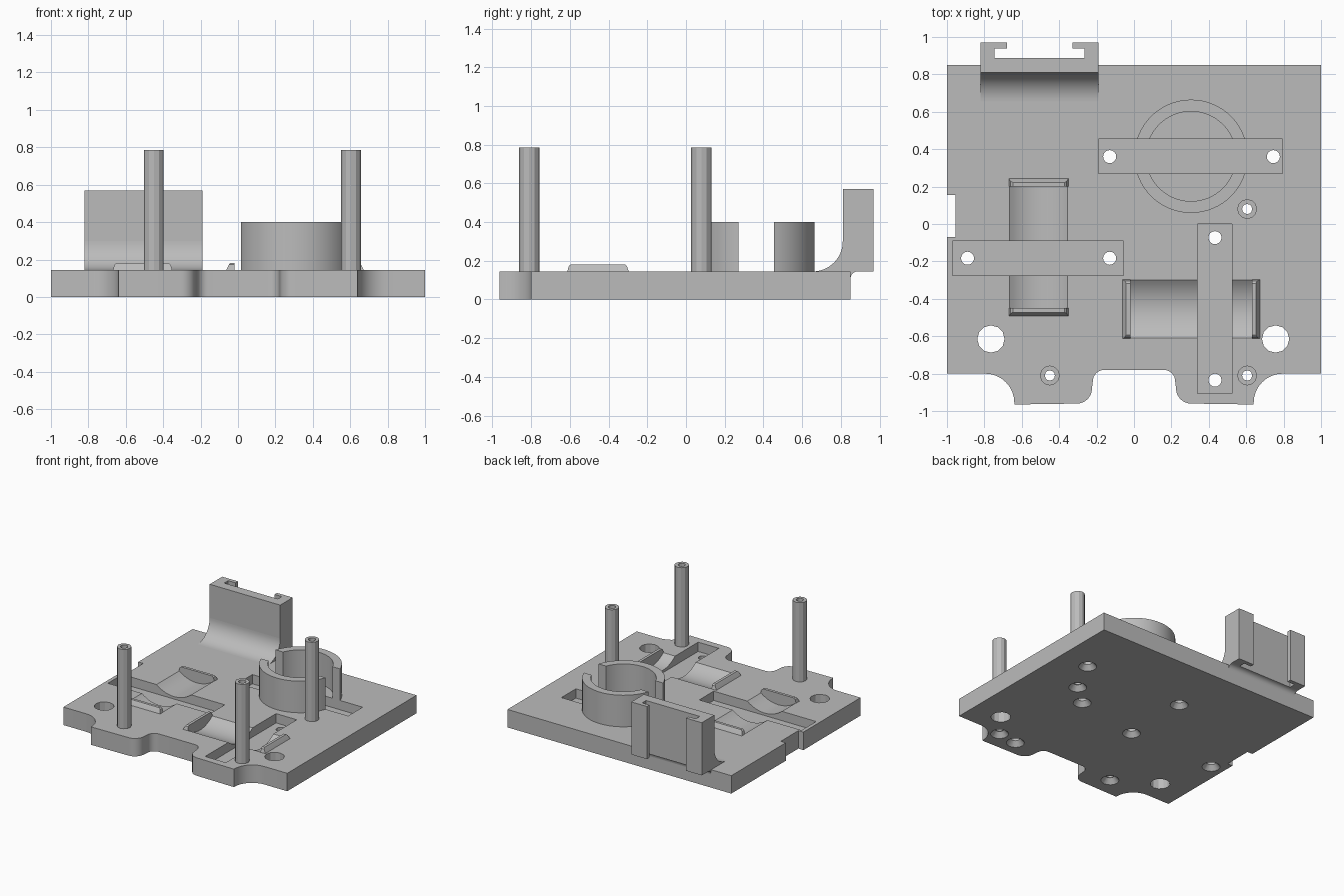
import bpy, bmesh, math
from mathutils import Matrix, Vector

if "Cube" in bpy.data.objects:
    bpy.data.objects.remove(bpy.data.objects["Cube"])

grey = bpy.data.materials.new("plain_grey")
grey.diffuse_color = (0.5, 0.5, 0.5, 1)
grey.use_nodes = True
grey.node_tree.nodes["Principled BSDF"].inputs["Base Color"].default_value = grey.diffuse_color
TOP = 0.145          # upper face of the base plate
SLOT_FLOOR = 0.07


def finish(name, bm):
    bmesh.ops.recalc_face_normals(bm, faces=bm.faces)
    me = bpy.data.meshes.new(name)
    bm.to_mesh(me)
    bm.free()
    ob = bpy.data.objects.new(name, me)
    me.materials.append(grey)
    bpy.context.collection.objects.link(ob)
    return ob


def prism(name, pts, lo, hi, axis="z"):
    """Extrude a 2D outline along z (x, y points) or along x (y, z points)."""
    bm = bmesh.new()
    place = (lambda a, b, h: (a, b, h)) if axis == "z" else (lambda a, b, h: (h, a, b))
    low = [bm.verts.new(place(a, b, lo)) for a, b in pts]
    high = [bm.verts.new(place(a, b, hi)) for a, b in pts]
    bm.faces.new(low)
    bm.faces.new(high)
    n = len(pts)
    for i in range(n):
        j = (i + 1) % n
        bm.faces.new((low[i], low[j], high[j], high[i]))
    return finish(name, bm)


def box(name, x0, x1, y0, y1, z0, z1):
    return prism(name, [(x0, y0), (x1, y0), (x1, y1), (x0, y1)], z0, z1)


def cone(name, x, y, z0, z1, r0, r1, sides, turn=None):
    bm = bmesh.new()
    m = Matrix.Translation((x, y, (z0 + z1) / 2))
    if turn:
        m = m @ Matrix.Rotation(math.pi / 2, 4, turn)
    bmesh.ops.create_cone(bm, cap_ends=True, segments=sides, radius1=r0, radius2=r1,
                          depth=z1 - z0, matrix=m)
    return finish(name, bm)


def arc(cx, cy, r, a0, a1, n=8):
    return [(cx + r * math.cos(math.radians(a0 + (a1 - a0) * i / n)),
             cy + r * math.sin(math.radians(a0 + (a1 - a0) * i / n))) for i in range(n + 1)]


def cut(ob, cutters):
    bpy.context.view_layer.objects.active = ob
    for c in cutters:
        mod = ob.modifiers.new("cut", "BOOLEAN")
        mod.operation, mod.solver, mod.object = "DIFFERENCE", "EXACT", c
        bpy.ops.object.modifier_apply(modifier=mod.name)


# Base plate outline: right half of the front edge, mirrored for the left
half = [(0, -0.78)] + arc(0.16, -0.84, 0.06, 90, 0)
half += arc(0.305, -0.88, 0.08, 180, 270) + [(0.64, -0.965)]
half += arc(0.795, -0.955, 0.155, 180, 90) + [(1, -0.8), (1, 0.85)]
left = [(-x, y) for x, y in reversed(half[1:])]
notch = [(-1, 0.155), (-0.955, 0.155), (-0.955, -0.07), (-1, -0.07)]
base = prism("base_plate", half + left[:1] + notch + left[1:], 0, TOP)

# Strap slots
slots = [box("slot_cutter", *s, SLOT_FLOOR, 0.6) for s in
         ((-0.19, 0.795, 0.27, 0.455), (-0.97, -0.055, -0.275, -0.09),
          (0.34, 0.525, -0.905, 0.0))]
cutters = list(slots)

# Rounded cradles: shallow cylinder cuts 0.31 wide, 0.65 long
R, HALF_W = 0.245, 0.155
axis_z = TOP + math.sqrt(R * R - HALF_W * HALF_W)


def cradle_cutter(x, y, turn):
    c = cone("cradle_cutter", x, y, axis_z - 0.325, axis_z + 0.325, R, R, 64, turn)
    return c


cutters.append(cradle_cutter(-0.51, -0.125, "X"))
cutters.append(cradle_cutter(0.305, -0.455, "Y"))

# Countersunk screw holes and two large mounting holes
pillars = [(0.605, 0.08), (0.605, -0.81), (-0.45, -0.81)]
slot_holes = [(-0.13, 0.36), (0.745, 0.36), (-0.89, -0.183), (-0.13, -0.183),
              (0.433, -0.073), (0.433, -0.835)]
pillar_bores = [cone("bore_cutter", x, y, -0.1, 0.9, 0.027, 0.027, 12) for x, y in pillars]
cutters += pillar_bores
cutters += [cone("screw_cutter", x, y, -0.1, 0.3, 0.035, 0.035, 16) for x, y in slot_holes]
cutters += [cone("sink_cutter", x, y, -0.01, 0.04, 0.075, 0.033, 16)
            for x, y in pillars + slot_holes]
cutters += [cone("mount_cutter", x, -0.615, -0.1, 0.3, 0.073, 0.073, 12)
            for x in (-0.765, 0.757)]
cut(base, cutters)

# Standing pillars with bores
parts = [base]
for (x, y), bore in zip(pillars, pillar_bores):
    p = cone("pillar", x, y, TOP - 0.01, 0.785, 0.053, 0.053, 12)
    cut(p, [bore])
    parts.append(p)

# Round holder ring, split by the strap slot
ring = cone("holder_ring", 0.305, 0.362, TOP - 0.005, 0.4, 0.303, 0.303, 64)
ring_bore = cone("ring_cutter", 0.305, 0.362, 0, 0.6, 0.24, 0.24, 64)
cut(ring, [ring_bore, slots[0]])
parts.append(ring)


# Tapered lips at the cradle ends; the face towards the cradle stays upright
def lip(cx, cy, direction):
    d = Vector(direction)
    side = Vector((-d.y, d.x))
    bm = bmesh.new()
    rows = []
    for z, out, w in ((TOP - 0.005, 0.045, 0.16), (TOP + 0.005, 0.04, 0.157),
                      (TOP + 0.028, 0.028, 0.15), (TOP + 0.037, 0.022, 0.138)):
        rows.append([bm.verts.new((*(Vector((cx, cy)) + d * a + side * b), z))
                     for a, b in ((0, -w), (out, -w), (out, w), (0, w))])
    bm.faces.new(rows[0])
    bm.faces.new(rows[-1])
    for r0, r1 in zip(rows, rows[1:]):
        for i in range(4):
            j = (i + 1) % 4
            bm.faces.new((r0[i], r0[j], r1[j], r1[i]))
    return finish("cradle_lip", bm)


parts += [lip(-0.51, 0.2, (0, 1)), lip(-0.51, -0.45, (0, -1)),
          lip(0.63, -0.455, (1, 0)), lip(-0.02, -0.455, (-1, 0))]

# Rear rail bracket: C-shaped channel
cx = -0.505
rail = [(0.315, 0.81), (0.315, 0.97), (0.175, 0.97), (0.175, 0.938), (0.24, 0.938),
        (0.24, 0.888)]
parts.append(prism("rail_bracket", [(cx + x, y) for x, y in rail]
                   + [(cx - x, y) for x, y in reversed(rail)], TOP, 0.57))

# Curved webs joining the bracket to the plate, in front and underneath
front_web = arc(0.655, TOP + 0.155, 0.155, 270, 360, 16) + [(0.812, TOP - 0.003)]
parts.append(prism("bracket_fillet", front_web, cx - 0.315, cx + 0.315, "x"))
under_web = arc(0.888, 0.107, 0.038, 180, 90, 6) + [(0.845, TOP), (0.845, 0.107)]
parts.append(prism("bracket_under_fillet", under_web, cx - 0.315, cx + 0.315, "x"))

# Remove the cutters, then smooth the round surfaces and keep edges crisp
for ob in list(bpy.data.objects):
    if ob.name.split(".")[0].endswith("_cutter"):
        bpy.data.objects.remove(ob)
for ob in parts:
    bpy.ops.object.select_all(action="DESELECT")
    ob.select_set(True)
    bpy.context.view_layer.objects.active = ob
    bpy.ops.object.shade_smooth_by_angle(angle=math.radians(20))
